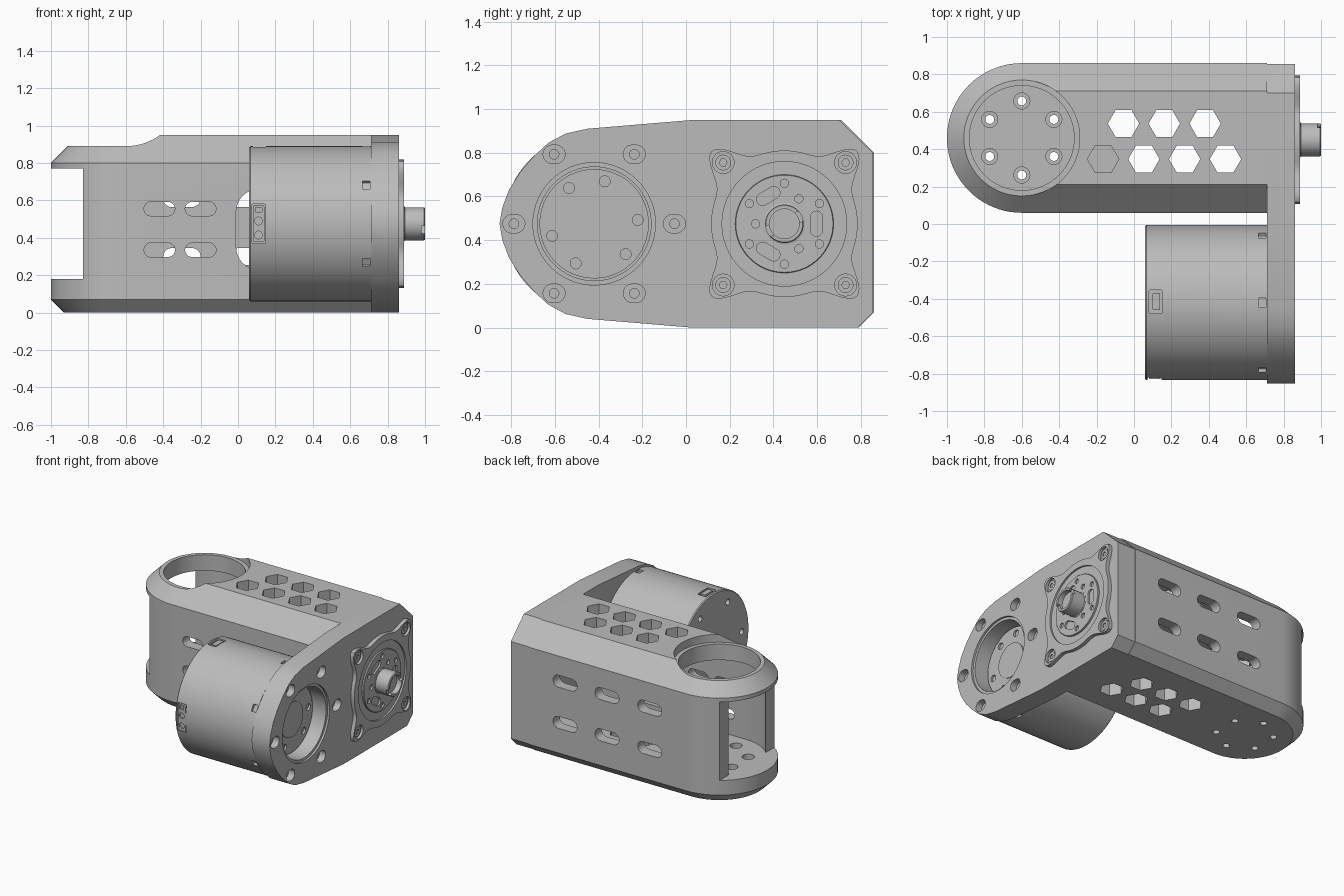
import bpy, bmesh
from math import pi, sin, cos, exp, radians
from mathutils import Vector

cube = bpy.data.objects.get("Cube")
if cube:
    bpy.data.objects.remove(cube)

GREY = (0.5, 0.5, 0.5, 1)
grey = bpy.data.materials.new("machined grey")
grey.use_nodes = True
grey.diffuse_color = GREY
grey.node_tree.nodes["Principled BSDF"].inputs["Base Color"].default_value = GREY


# ---- helpers ----
def loft(name, rings):
    bm = bmesh.new()
    loops = [[bm.verts.new(p) for p in ring] for ring in rings]
    n = len(loops[0])
    for a, b in zip(loops, loops[1:]):
        for i in range(n):
            j = (i + 1) % n
            bm.faces.new((a[i], a[j], b[j], b[i]))
    bm.faces.new(loops[0])
    bm.faces.new(loops[-1])
    bmesh.ops.recalc_face_normals(bm, faces=bm.faces)
    me = bpy.data.meshes.new(name)
    bm.to_mesh(me)
    bm.free()
    me.materials.append(grey)
    ob = bpy.data.objects.new(name, me)
    bpy.context.scene.collection.objects.link(ob)
    return ob


def place(axis, u, v, w):
    return {"x": (w, u, v), "y": (u, w, v), "z": (u, v, w)}[axis]


def prism(axis, outline, lo, hi, name="cutter"):
    return loft(name, [[place(axis, u, v, w) for u, v in outline] for w in (lo, hi)])


def circle(u, v, r, n=32, turn=0.0):
    return [(u + r * cos(turn + 2 * pi * i / n), v + r * sin(turn + 2 * pi * i / n)) for i in range(n)]


def rounded(u, v, w, h, r, turn=0.0):
    pts = []
    corners = ((1, 1), (-1, 1), (-1, -1), (1, -1))
    for k, (sx, sy) in enumerate(corners):
        for i in range(9):
            a = pi / 2 * (k + i / 8)
            pts.append((sx * (w / 2 - r) + r * cos(a), sy * (h / 2 - r) + r * sin(a)))
    # drop coincident points on full-round ends
    out = [p for i, p in enumerate(pts) if (Vector(p) - Vector(pts[i - 1])).length > 1e-5]
    return [(u + x * cos(turn) - y * sin(turn), v + x * sin(turn) + y * cos(turn)) for x, y in out]


def polar(u, v, r, deg):
    return u + r * cos(radians(deg)), v + r * sin(radians(deg))


def cut(ob, cutters):
    for c in cutters:
        m = ob.modifiers.new("cut", "BOOLEAN")
        m.operation, m.solver, m.object = "DIFFERENCE", "EXACT", c
    dg = bpy.context.evaluated_depsgraph_get()
    me = bpy.data.meshes.new_from_object(ob.evaluated_get(dg))
    ob.modifiers.clear()
    ob.data = me
    for c in cutters:
        bpy.data.objects.remove(c)


# ---- arm housing: chamfered round-ended hollow box ----
PX, PY = -0.6, 0.46          # pivot centre
END, FACE = 0.71, 0.86       # inner and outer side of the end plate


def stadium(inset, end=END):
    r = 0.4 - inset
    arc = [polar(PX, PY, r, 90 + 180 * i / 40) for i in range(41)]
    return [(end, PY + r)] + arc + [(end, PY - r)]


levels = ((0, 0.07), (0.07, 0), (0.8, 0), (0.95, 0.15))
arm = loft("arm_housing", [[(x, y, z) for x, y in stadium(d)] for z, d in levels])

cuts = [prism("z", stadium(0.08, 0.8), 0.18, 0.77),
        prism("y", [(-1.2, 0.18), (-0.83, 0.18), (-0.83, 0.77), (-1.2, 0.77)], -0.1, 1.0),
        prism("z", circle(PX, PY, 0.31, 64), 0.89, 1.1),
        prism("z", circle(PX, PY, 0.28, 64), 0.7, 1.0)]
# pivot bolt holes
for k in range(6):
    u, v = polar(PX, PY, 0.198, 30 + 60 * k)
    cuts += [prism("z", circle(u, v, 0.043, 24), 0.1, 0.25), prism("z", circle(u, v, 0.024, 16), -0.1, 0.15)]
# hexagonal lightening holes, the first only in the top wall
for i in range(4):
    cuts.append(prism("z", circle(-0.165 + 0.218 * i, 0.347, 0.084, 6), 0.6 if i == 0 else -0.1, 1.1))
for i in range(3):
    cuts.append(prism("z", circle(-0.056 + 0.218 * i, 0.537, 0.084, 6), -0.1, 1.1))
# front wall slots and cable opening, back wall slots
for z in (0.335, 0.555):
    for x in (-0.42, -0.2):
        cuts.append(prism("y", rounded(x, z, 0.165, 0.075, 0.0374), 0, 0.3))
cuts.append(prism("y", rounded(0.24, 0.445, 0.5, 0.43, 0.12), 0, 0.3))
for z in (0.3, 0.61):
    for x in (-0.3, 0.056, 0.405):
        cuts.append(prism("y", rounded(x, z, 0.2, 0.09, 0.0449), 0.6, 1.0))
cut(arm, cuts)

# ---- end plate ----
MY, MZ = -0.42, 0.475        # front motor axis
DY = 0.45                    # drive axis
lower = [(0.03, 0), (-0.45, 0.04), (-0.55, 0.062), (-0.63, 0.105), (-0.7, 0.17),
         (-0.76, 0.24), (-0.81, 0.32), (-0.84, 0.4), (-0.853, 0.475)]
upper = [(y, 0.95 - z) for y, z in reversed(lower[:-1])]
plate = prism("x", lower + upper + [(0.7, 0.95), (0.855, 0.8), (0.855, 0.07), (0.785, 0)],
              END, FACE, "end_plate")
cuts = [prism("x", circle(MY, MZ, 0.26, 64), 0.6, 1.0),
        prism("x", circle(MY, MZ, 0.28, 64), FACE - 0.015, 1.0)]
for k in range(6):
    u, v = polar(MY, MZ, 0.367, 60 * k)
    cuts += [prism("x", rounded(u, v, 0.1, 0.084, 0.0415), FACE - 0.05, 1.0),
             prism("x", circle(u, v, 0.022, 16), FACE - 0.11, 1.0)]
cut(plate, cuts)


# ---- front motor ----
def tube(name, u, v, steps, n=96):
    return loft(name, [[(x, y, z) for y, z in circle(u, v, r, n)] for x, r in steps])


motor = tube("motor_body", MY, MZ, ((0.06, 0.408), (0.067, 0.415), (END, 0.415)))
cuts = []
for k in range(6):           # rim notches beside the plate
    u, v = polar(MY, MZ, 0.42, 30 + 60 * k)
    cuts.append(prism("x", rounded(u, v, 0.05, 0.05, 0.004, radians(30 + 60 * k)), 0.665, 0.705))
    u, v = polar(MY, MZ, 0.33, 60 * k)
    cuts.append(prism("x", circle(u, v, 0.022, 16), 0, 0.1))
cuts.append(prism("y", rounded(0.11, 0.475, 0.075, 0.21, 0.008), -1, -0.81))
cuts.append(prism("z", rounded(0.115, -0.415, 0.07, 0.125, 0.006), 0.865, 1))
cut(motor, cuts)

# sockets in the motor wall
socket = prism("y", rounded(0.11, 0.475, 0.062, 0.195, 0.01), -0.828, -0.8, "front_socket")
cut(socket, [prism("y", circle(0.11, z, 0.021, 16), -1, -0.815) for z in (0.415, 0.49)]
    + [prism("y", rounded(0.11, 0.55, 0.035, 0.025, 0.004), -1, -0.815)])
prism("z", rounded(0.12, -0.415, 0.04, 0.09, 0.006), 0.86, 0.885, "top_socket")

# motor output face inside the plate recess
face = tube("motor_face", MY, MZ, ((0.7, 0.25), (0.74, 0.25)), 64)
cut(face, [prism("x", circle(*polar(MY, MZ, 0.2, 5 + 60 * k + 55 * (k % 2) / 5), 0.025, 20), 0.725, 0.8)
           for k in range(6)])
tube("motor_face_cap", MY, MZ, ((0.73, 0.13), (0.746, 0.13)), 48)

# ---- drive flange with four ears ----
outline = []
for i in range(160):
    a = 2 * pi * i / 160
    d = (a % (pi / 2)) - pi / 4
    outline.append(polar(DY, MZ, 0.335 + 0.135 * exp(-(d / 0.2) ** 2), a * 180 / pi))
flange = prism("x", outline, FACE - 0.02, 0.888, "drive_flange")
cuts = [prism("x", circle(DY, MZ, 0.285, 64), 0.875, 1)]
for k in range(4):
    u, v = polar(DY, MZ, 0.396, 45 + 90 * k)
    cuts += [prism("x", circle(u, v, 0.05, 24), 0.868, 1)]
cut(flange, cuts)
for k in range(4):
    u, v = polar(DY, MZ, 0.396, 45 + 90 * k)
    bolt = tube("flange_bolt", u, v, ((0.86, 0.036), (0.878, 0.036)), 24)
    cut(bolt, [prism("x", circle(u, v, 0.018, 6), 0.87, 1)])

# rotor disc with slots and screw holes
rotor = tube("drive_rotor", DY, MZ, ((0.865, 0.225), (0.885, 0.225), (0.888, 0.222)), 64)
cuts = []
for k in range(3):
    a = 120 * k
    cuts.append(prism("x", rounded(*polar(DY, MZ, 0.147, a), 0.056, 0.115, 0.0275, radians(a)), 0.87, 1))
    cuts.append(prism("x", circle(*polar(DY, MZ, 0.132, a + 60), 0.019, 16), 0.87, 1))
for a in (30, 90, 150, 210, 270, 330):
    cuts.append(prism("x", circle(*polar(DY, MZ, 0.185, a), 0.019, 16), 0.87, 1))
cut(rotor, cuts)

# output shaft with a hollow, notched end
shaft = tube("output_shaft", DY, MZ, ((0.87, 0.095), (0.89, 0.095), (0.892, 0.088), (0.995, 0.088), (1.0, 0.084)), 48)
cuts = [prism("x", circle(DY, MZ, 0.068, 40), 0.96, 1.1)]
for a in (25, 205):
    cuts.append(prism("x", rounded(*polar(DY, MZ, 0.08, a), 0.05, 0.05, 0.004, radians(a)), 0.98, 1.1))
cut(shaft, cuts)

# ---- shading ----
bpy.ops.object.select_all(action="DESELECT")
for ob in bpy.context.scene.collection.objects:
    if ob.type == "MESH":
        ob.select_set(True)
        bpy.context.view_layer.objects.active = ob
bpy.ops.object.shade_smooth_by_angle(angle=radians(25))
